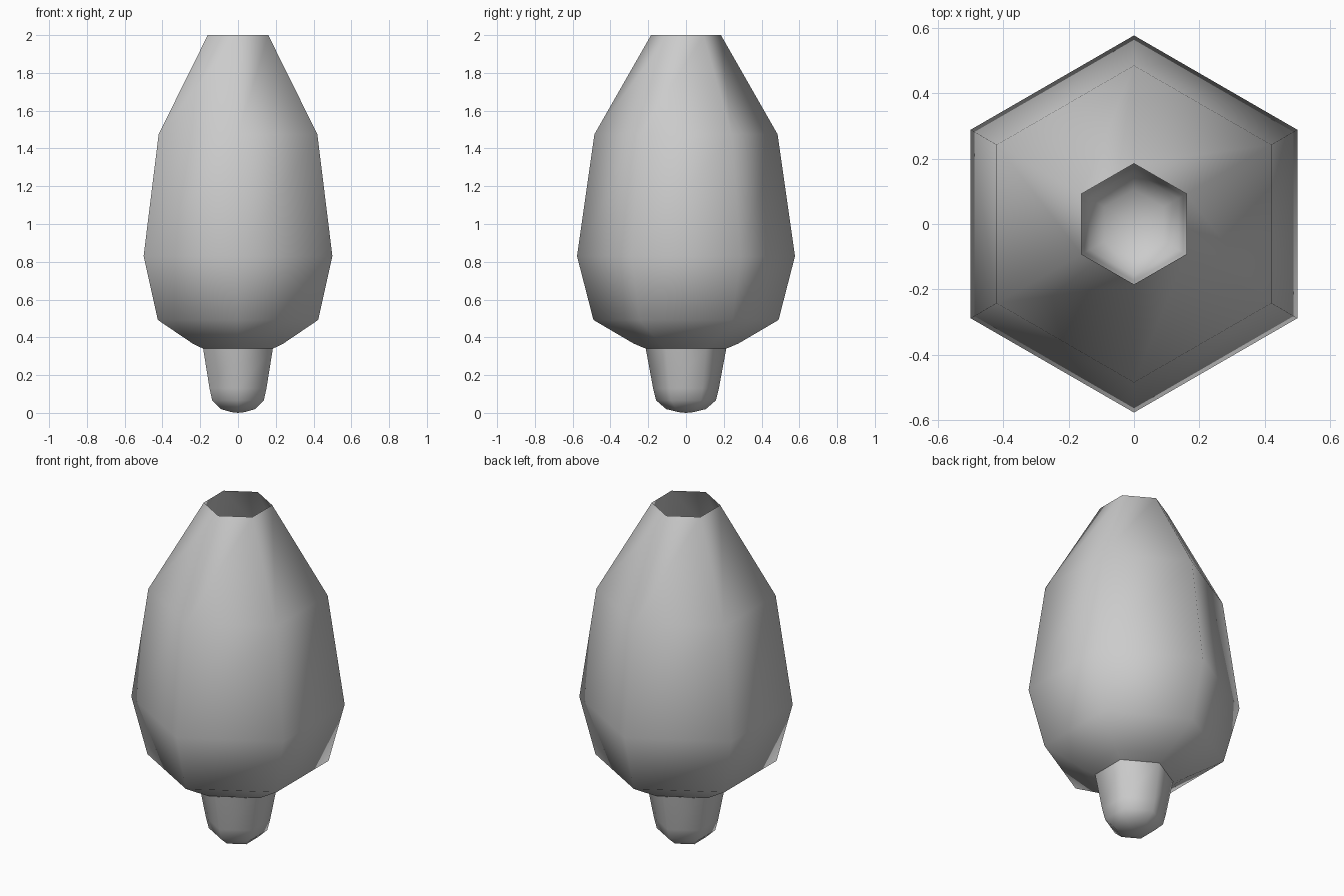
import bpy, bmesh
from math import pi, cos, sin

if "Cube" in bpy.data.objects:
    bpy.data.objects.remove(bpy.data.objects["Cube"])

SIDES = 6


def lathe(name, profile, close_bottom=False):
    """Six-sided turned shell from (corner radius, height) pairs, bottom to top."""
    bm = bmesh.new()
    rings = []
    for r, z in profile:
        rings.append([bm.verts.new((r * cos(pi / 2 + i * 2 * pi / SIDES),
                                    r * sin(pi / 2 + i * 2 * pi / SIDES), z))
                      for i in range(SIDES)])
    for low, high in zip(rings, rings[1:]):
        for i in range(SIDES):
            j = (i + 1) % SIDES
            bm.faces.new((low[i], low[j], high[j], high[i]))
    if close_bottom:
        tip = bm.verts.new((0, 0, 0))
        for i in range(SIDES):
            bm.faces.new((tip, rings[0][(i + 1) % SIDES], rings[0][i]))
    for f in bm.faces:
        f.smooth = True
    mesh = bpy.data.meshes.new(name)
    bm.to_mesh(mesh)
    bm.free()
    obj = bpy.data.objects.new(name, mesh)
    bpy.context.collection.objects.link(obj)
    return obj


# Hollow outer shell, open at the top
lathe("outer_shell", [(0.213, 0.34), (0.277, 0.367), (0.49, 0.492),
                      (0.577, 0.83), (0.485, 1.475), (0.185, 2.0)])

# Rounded hollow tip below the shell
lathe("bottom_tip", [(0.04, 0.004), (0.105, 0.02), (0.158, 0.066),
                     (0.174, 0.13), (0.213, 0.34)], close_bottom=True)
